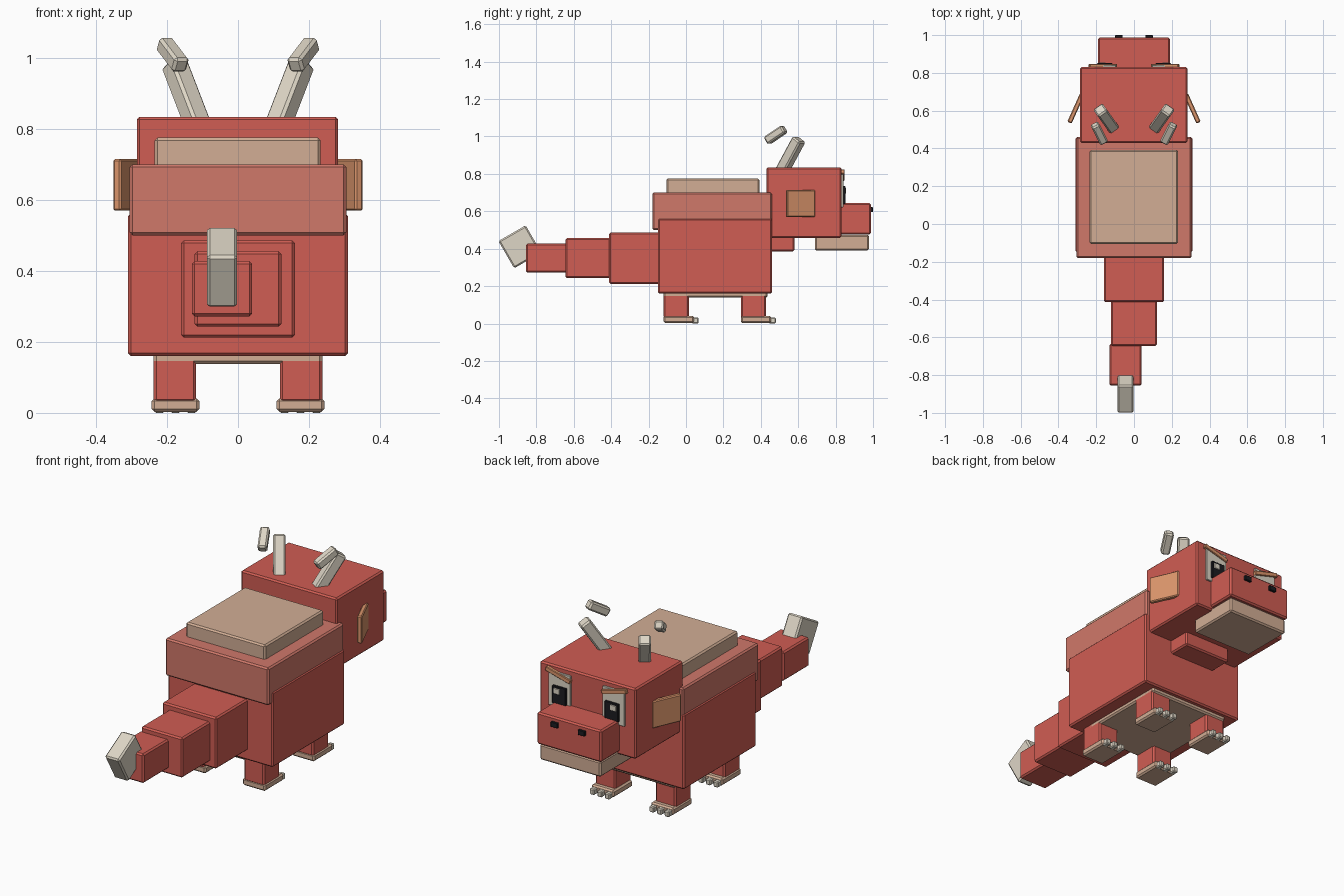
import bpy, bmesh
from math import radians
from mathutils import Vector, Matrix

old = bpy.data.objects.get("Cube")
if old:
    bpy.data.objects.remove(old, do_unlink=True)


def material(name, rgb):
    lin = [((c / 255 + 0.055) / 1.055) ** 2.4 for c in rgb] + [1.0]
    m = bpy.data.materials.new(name)
    m.use_nodes = True
    m.diffuse_color = lin
    bsdf = m.node_tree.nodes["Principled BSDF"]
    bsdf.inputs["Base Color"].default_value = lin
    bsdf.inputs["Roughness"].default_value = 0.8
    return m


red = material("red hide", (208, 93, 83))
pale_red = material("pale red hide", (208, 120, 106))
tan = material("tan", (210, 174, 149))
bone = material("bone", (222, 214, 198))
orange = material("orange tan", (220, 150, 108))
black = material("black", (28, 28, 33))


def block(name, mat, centre, size, rotation=Matrix(), bevel=0.008):
    """Box with chamfered edges."""
    bm = bmesh.new()
    bmesh.ops.create_cube(bm, size=1, matrix=Matrix.Diagonal((*size, 1)))
    if bevel:
        bmesh.ops.bevel(bm, geom=bm.edges[:], offset=bevel, segments=1, affect='EDGES')
    mesh = bpy.data.meshes.new(name)
    bm.to_mesh(mesh)
    bm.free()
    mesh.materials.append(mat)
    obj = bpy.data.objects.new(name, mesh)
    obj.matrix_world = Matrix.Translation(centre) @ rotation
    bpy.context.collection.objects.link(obj)
    return obj


def box(name, mat, x, y, z, bevel=0.008):
    """Box from its x, y and z ranges."""
    ranges = (x, y, z)
    return block(name, mat, [(a + b) / 2 for a, b in ranges],
                 [b - a for a, b in ranges], bevel=bevel)


def beam(name, mat, start, end, width):
    """Square bar between two points."""
    start, end = Vector(start), Vector(end)
    axis = end - start
    turn = axis.to_track_quat('Z', 'Y').to_matrix().to_4x4()
    return block(name, mat, (start + end) / 2, (width, width, axis.length), turn)


def pair(side, a, b):
    return tuple(sorted((side * a, side * b)))


# Body
box("body", red, (-0.31, 0.31), (-0.15, 0.46), (0.16, 0.562))
box("upper_back", pale_red, (-0.305, 0.305), (-0.18, 0.46), (0.5, 0.7))
box("back_plate", tan, (-0.235, 0.233), (-0.105, 0.392), (0.66, 0.775))
box("belly_plate", tan, (-0.238, 0.238), (-0.12, 0.435), (0.138, 0.2))

# Tail
box("tail_base", red, (-0.16, 0.16), (-0.412, -0.14), (0.212, 0.486))
box("tail_middle", red, (-0.122, 0.122), (-0.645, -0.4), (0.243, 0.456))
box("tail_end", red, (-0.13, 0.04), (-0.855, -0.635), (0.272, 0.428))
block("tail_tip", bone, (-0.045, -0.888, 0.41), (0.085, 0.168, 0.168),
      Matrix.Rotation(radians(30), 4, 'X'))

# Head
box("neck", red, (-0.14, 0.14), (0.42, 0.58), (0.385, 0.56))
box("head", red, (-0.285, 0.282), (0.43, 0.832), (0.458, 0.834))
box("snout", red, (-0.19, 0.19), (0.8, 0.988), (0.475, 0.645))
box("lower_jaw", tan, (-0.18, 0.18), (0.69, 0.978), (0.39, 0.474))

for side, label in ((1, "left"), (-1, "right")):
    # Eyes and brows
    box(label + "_eye", bone, pair(side, 0.095, 0.225), (0.82, 0.841), (0.62, 0.805), 0.002)
    box(label + "_pupil", black, pair(side, 0.115, 0.195), (0.835, 0.852), (0.64, 0.735), 0.002)
    box(label + "_eye_glint", bone, pair(side, 0.15, 0.185), (0.84, 0.856), (0.695, 0.725), 0.002)
    block(label + "_brow", orange, (side * 0.165, 0.836, 0.793), (0.15, 0.024, 0.024),
          Matrix.Rotation(radians(-15 * side), 4, 'Y'), 0.003)

    # Nostrils
    box(label + "_nostril", black, pair(side, 0.06, 0.1), (0.98, 1.0), (0.595, 0.622), 0.002)

    # Ears
    block(label + "_ear", orange, (side * 0.308, 0.612, 0.642), (0.025, 0.165, 0.145),
          Matrix.Rotation(radians(24 * side), 4, 'Z'), 0.005)

    # Horns with detached tips
    beam(label + "_horn", bone, (side * 0.105, 0.5, 0.79), (side * 0.18, 0.605, 0.985), 0.06)
    beam(label + "_horn_tip", bone, (side * 0.16, 0.433, 0.977), (side * 0.208, 0.527, 1.04), 0.046)

    # Legs, feet and claws
    for y, end in ((-0.12, "rear"), (0.293, "front")):
        name = f"{label}_{end}"
        box(name + "_leg", red, pair(side, 0.118, 0.238), (y, y + 0.135), (0.03, 0.18))
        box(name + "_foot", tan, pair(side, 0.109, 0.243), (y, y + 0.162), (0.003, 0.041))
        for i in range(3):
            cx = side * (0.131 + 0.045 * i)
            box(f"{name}_claw_{i + 1}", bone, (cx - 0.014, cx + 0.014),
                (y + 0.15, y + 0.187), (0.0, 0.032), 0.005)
